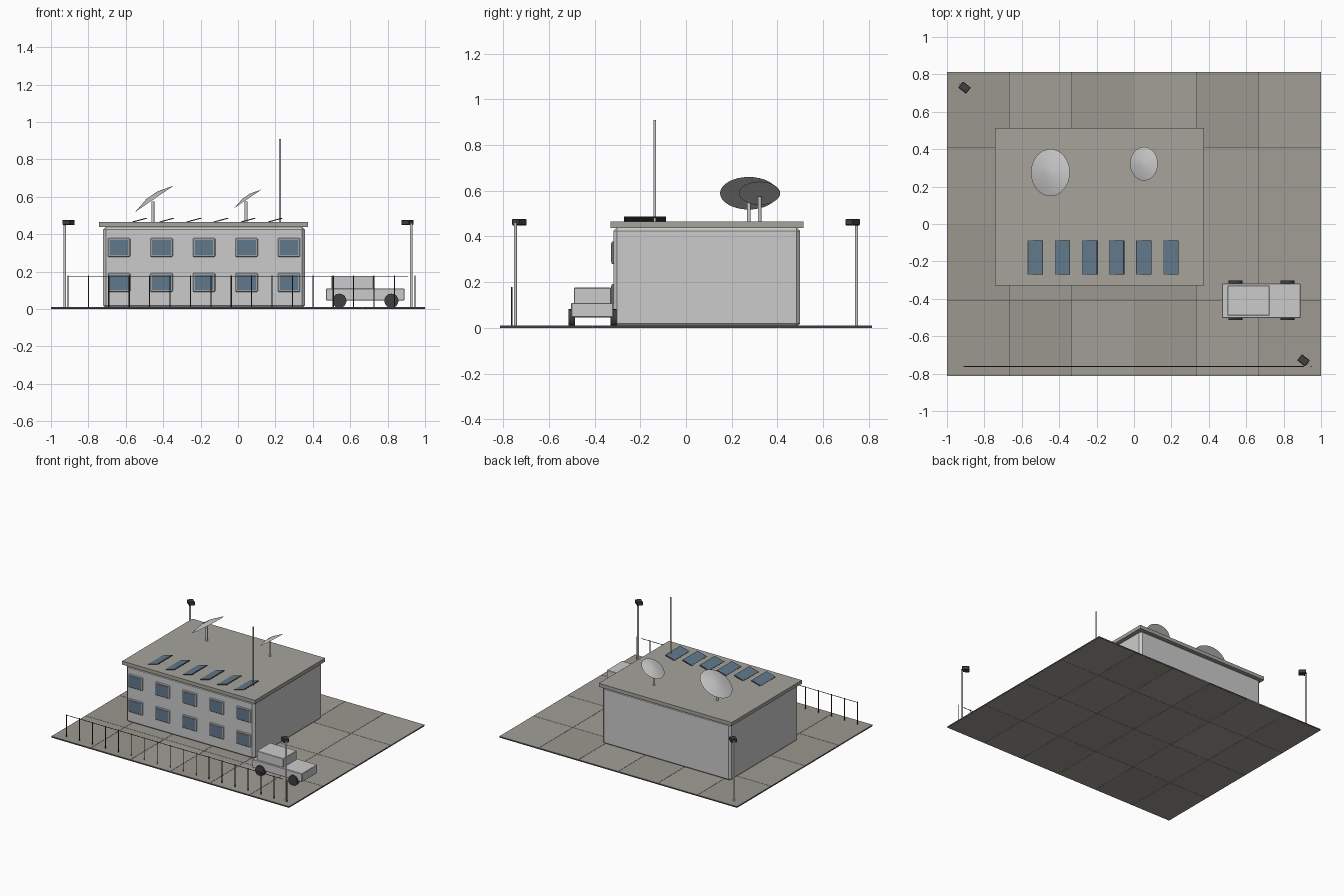
import bpy, math, random
from mathutils import Vector

if "Cube" in bpy.data.objects:
    bpy.data.objects.remove(bpy.data.objects["Cube"])

random.seed(4)


def material(name, r, g, b):
    m = bpy.data.materials.new(name)
    m.diffuse_color = (r, g, b, 1)
    m.use_nodes = True
    m.node_tree.nodes["Principled BSDF"].inputs["Base Color"].default_value = m.diffuse_color
    return m


CONCRETE = material("concrete", 0.38, 0.37, 0.33)
DARK = material("dark", 0.05, 0.05, 0.05)
GLASS = material("glass", 0.12, 0.19, 0.26)


def finish(o, name, mat=None, bevel=0):
    o.name = name
    if mat:
        o.data.materials.append(mat)
    if bevel:
        b = o.modifiers.new("bevel", 'BEVEL')
        b.width, b.segments = bevel, 1
    return o


def box(name, x, y, z, mat=None, bevel=0):
    """Box from three (min, max) ranges."""
    c = [(a + b) / 2 for a, b in (x, y, z)]
    bpy.ops.mesh.primitive_cube_add(size=1, location=c)
    o = bpy.context.object
    for v in o.data.vertices:
        v.co = Vector((v.co.x * (x[1] - x[0]), v.co.y * (y[1] - y[0]), v.co.z * (z[1] - z[0])))
    return finish(o, name, mat, bevel)


def post(name, x, y, z0, z1, r, mat=None, sides=12):
    bpy.ops.mesh.primitive_cylinder_add(vertices=sides, radius=r, depth=z1 - z0,
                                        location=(x, y, (z0 + z1) / 2))
    return finish(bpy.context.object, name, mat)


# ground slab and its paving tiles
box("ground_slab", (-0.999, 0.999), (-0.814, 0.814), (0.001, 0.008), DARK)
TW, TD = 2 / 6, 1.63 / 4
for i in range(6):
    for j in range(4):
        k = random.uniform(-0.03, 0.02)
        m = material("tile_grey", 0.35 + k, 0.335 + k, 0.30 + k)
        x, y = -1 + i * TW, -0.815 + j * TD
        box("paving_tile", (x + 0.001, x + TW - 0.001), (y + 0.001, y + TD - 0.001), (0, 0.01), m)

# building
box("building_walls", (-0.722, 0.358), (-0.318, 0.499), (0.003, 0.44), None, 0.016)
box("roof_slab", (-0.743, 0.374), (-0.33, 0.513), (0.438, 0.465), CONCRETE)

# two rows of framed windows on the front
for i in range(5):
    for z in (0.142, 0.329):
        x = -0.636 + i * 0.2272
        box("window_frame", (x - 0.06, x + 0.06), (-0.326, -0.31), (z - 0.05, z + 0.05), None, 0.004)
        box("window_glass", (x - 0.05, x + 0.05), (-0.329, -0.315), (z - 0.041, z + 0.041), GLASS)

# tilted solar panels
for i in range(6):
    x = -0.527 + i * 0.145
    frame = box("solar_panel_frame", (x - 0.042, x + 0.042), (-0.271, -0.087), (0.4725, 0.4765), DARK)
    cells = box("solar_panel_cells", (x - 0.039, x + 0.039), (-0.267, -0.091), (0.474, 0.478), GLASS)
    for o in (frame, cells):
        o.rotation_euler.y = -0.26

# roof dishes on posts
TILT = 0.6
for x, y, px, r in ((-0.447, 0.275, -0.455, 0.126), (0.053, 0.322, 0.043, 0.09)):
    h = r * 0.19
    post("dish_post", px, y, 0.46, 0.575, 0.008)
    n = Vector((-math.sin(TILT), 0, math.cos(TILT)))
    bpy.ops.mesh.primitive_cone_add(vertices=32, radius1=r, radius2=r * 0.27, depth=h,
                                    location=Vector((x, y, 0.589)) + n * h / 2,
                                    rotation=(0, -TILT, 0))
    finish(bpy.context.object, "dish")
    bpy.ops.object.shade_smooth_by_angle()

# antenna mast
post("antenna_mast", 0.225, -0.137, 0.46, 0.91, 0.006)

# corner floodlights aimed inwards
for s in (-1, 1):
    post("floodlight_pole", s * 0.926, -s * 0.746, 0.005, 0.46, 0.007)
    hx, hy = s * 0.906, -s * 0.729
    head = box("floodlight_head", (hx - 0.0265, hx + 0.0265), (hy - 0.021, hy + 0.021),
               (0.449, 0.477), DARK, 0.003)
    head.rotation_euler.z = math.atan2(-0.62, 0.78)

# front fence
for i in range(18):
    post("fence_post", -0.909 + i * 0.1091, -0.762, 0.005, 0.18, 0.003, DARK, 8)
box("fence_rail", (-0.909, 0.909), (-0.7635, -0.7605), (0.1735, 0.1765), DARK)

# parked vehicle
box("vehicle_body", (0.471, 0.89), (-0.502, -0.318), (0.046, 0.11), None, 0.003)
box("vehicle_cab", (0.499, 0.725), (-0.49, -0.328), (0.105, 0.176), None, 0.003)
for x in (0.542, 0.82):
    for y in (-0.5, -0.317):
        bpy.ops.mesh.primitive_cylinder_add(vertices=20, radius=0.038, depth=0.028,
                                            location=(x, y, 0.044), rotation=(math.pi / 2, 0, 0))
        finish(bpy.context.object, "wheel", DARK)
